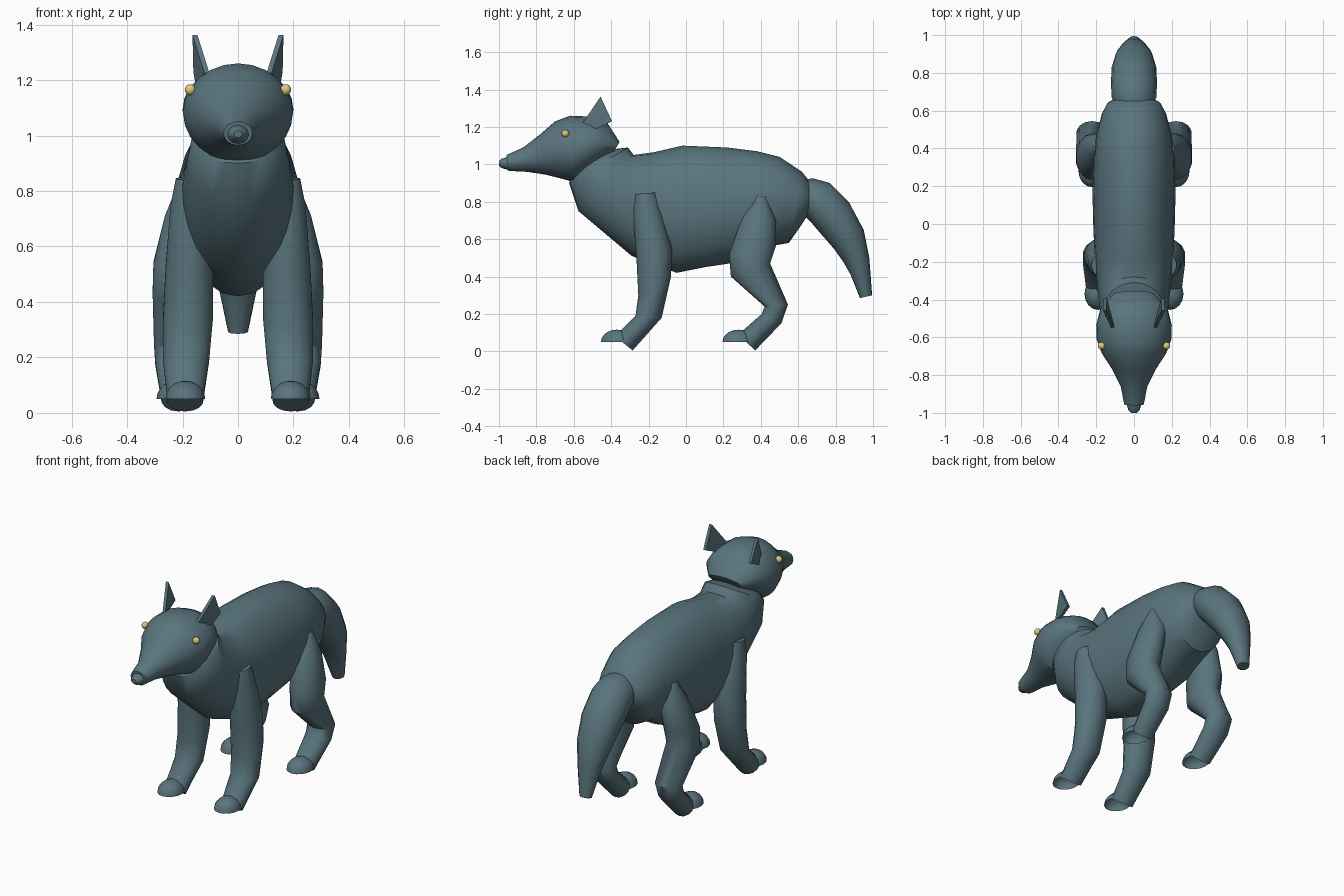
import bpy, bmesh, math
from mathutils import Vector


def material(name, rgb):
    m = bpy.data.materials.new(name)
    m.diffuse_color = (*rgb, 1)
    return m


FUR = material("slate_fur", (0.10, 0.175, 0.205))
EYE = material("pale_yellow_eye", (0.72, 0.60, 0.22))


def finish(name, bm, mat, angle=40):
    bmesh.ops.recalc_face_normals(bm, faces=bm.faces)
    me = bpy.data.meshes.new(name)
    bm.to_mesh(me)
    bm.free()
    me.materials.append(mat)
    ob = bpy.data.objects.new(name, me)
    bpy.context.collection.objects.link(ob)
    bpy.ops.object.select_all(action='DESELECT')
    ob.select_set(True)
    bpy.context.view_layer.objects.active = ob
    if angle:
        bpy.ops.object.shade_smooth_by_angle(angle=math.radians(angle))
    return ob


def loft(name, stations, sides=20, side=1):
    """Skin oval rings; each is (y1, z1, y2, z2, centre x, half width)."""
    bm = bmesh.new()
    rings = []
    for y1, z1, y2, z2, cx, w in stations:
        a, b = Vector((0, y1, z1)), Vector((0, y2, z2))
        mid, half = (a + b) / 2, (a - b) / 2
        ring = []
        for i in range(sides):
            t = 2 * math.pi * i / sides
            p = mid + half * math.cos(t)
            ring.append(bm.verts.new((side * (cx + w * math.sin(t)), p.y, p.z)))
        rings.append(ring)
    for r, s in zip(rings, rings[1:]):
        for i in range(sides):
            j = (i + 1) % sides
            bm.faces.new((r[i], r[j], s[j], s[i]))
    bm.faces.new(rings[0])
    bm.faces.new(rings[-1])
    return finish(name, bm, FUR)


# Torso with neck
loft("torso", [
    (-0.40, 1.08, -0.60, 0.95, 0, 0.13),
    (-0.31, 1.09, -0.625, 0.90, 0, 0.165),
    (-0.28, 1.05, -0.575, 0.75, 0, 0.185),
    (-0.17, 1.065, -0.29, 0.51, 0, 0.205),
    (-0.02, 1.10, -0.05, 0.42, 0, 0.215),
    (0.22, 1.09, 0.10, 0.45, 0, 0.22),
    (0.38, 1.07, 0.30, 0.48, 0, 0.215),
    (0.50, 1.04, 0.44, 0.56, 0, 0.20),
    (0.62, 0.96, 0.55, 0.58, 0, 0.17),
    (0.66, 0.91, 0.62, 0.68, 0, 0.14),
    (0.68, 0.83, 0.67, 0.76, 0, 0.08)], 24)

# Head and snout
loft("head", [
    (-0.96, 1.05, -0.95, 0.965, 0, 0.052),
    (-0.87, 1.09, -0.85, 0.96, 0, 0.07),
    (-0.78, 1.16, -0.75, 0.945, 0, 0.118),
    (-0.70, 1.23, -0.67, 0.925, 0, 0.17),
    (-0.62, 1.26, -0.60, 0.905, 0, 0.198),
    (-0.50, 1.255, -0.57, 0.93, 0, 0.20),
    (-0.42, 1.22, -0.49, 0.985, 0, 0.18),
    (-0.355, 1.12, -0.39, 1.06, 0, 0.11)], 24)

# Nose
loft("nose", [
    (-0.95, 1.04, -0.95, 0.97, 0, 0.04),
    (-0.985, 1.03, -0.985, 0.98, 0, 0.03),
    (-1.0, 1.018, -1.0, 0.992, 0, 0.014)], 12)

# Tail
loft("tail", [
    (0.64, 0.92, 0.62, 0.74, 0, 0.10),
    (0.68, 0.925, 0.66, 0.70, 0, 0.118),
    (0.77, 0.90, 0.72, 0.63, 0, 0.122),
    (0.87, 0.80, 0.79, 0.55, 0, 0.118),
    (0.95, 0.65, 0.84, 0.48, 0, 0.098),
    (0.98, 0.50, 0.88, 0.41, 0, 0.07),
    (0.995, 0.30, 0.93, 0.285, 0, 0.036)], 16)

FRONT_LEG = [
    (-0.275, 0.84, -0.16, 0.85, 0.18, 0.045),
    (-0.285, 0.75, -0.13, 0.75, 0.175, 0.07),
    (-0.265, 0.50, -0.075, 0.55, 0.175, 0.088),
    (-0.255, 0.30, -0.08, 0.40, 0.18, 0.092),
    (-0.27, 0.19, -0.13, 0.18, 0.187, 0.085),
    (-0.38, 0.08, -0.285, 0.005, 0.19, 0.065)]
HIND_LEG = [
    (0.37, 0.83, 0.43, 0.83, 0.17, 0.045),
    (0.30, 0.72, 0.48, 0.70, 0.19, 0.075),
    (0.23, 0.52, 0.48, 0.56, 0.22, 0.087),
    (0.24, 0.40, 0.45, 0.47, 0.223, 0.087),
    (0.42, 0.24, 0.545, 0.25, 0.222, 0.083),
    (0.405, 0.20, 0.51, 0.15, 0.22, 0.08),
    (0.28, 0.09, 0.37, 0.005, 0.215, 0.062)]


def paw(name, x, y):
    """Flat-bottomed dome."""
    bm = bmesh.new()
    bmesh.ops.create_uvsphere(bm, u_segments=16, v_segments=10, radius=1)
    geom = bm.verts[:] + bm.edges[:] + bm.faces[:]
    cut = bmesh.ops.bisect_plane(bm, geom=geom, plane_co=(0, 0, 0),
                                 plane_no=(0, 0, 1), clear_inner=True)
    bmesh.ops.holes_fill(bm, edges=[e for e in cut['geom_cut']
                                    if isinstance(e, bmesh.types.BMEdge)])
    for v in bm.verts:
        v.co = Vector((x + v.co.x * 0.072, y + v.co.y * 0.085, 0.05 + v.co.z * 0.066))
    finish(name, bm, FUR)


def ear(name, side):
    """Thin triangular plate."""
    bm = bmesh.new()
    tri = [(0.112, -0.55, 1.225), (0.145, -0.48, 1.19),
           (0.152, -0.395, 1.23), (0.155, -0.457, 1.362)]
    inner = [bm.verts.new((side * (x - 0.009), y, z)) for x, y, z in tri]
    outer = [bm.verts.new((side * (x + 0.009), y, z)) for x, y, z in tri]
    bm.faces.new(inner)
    bm.faces.new(outer)
    for i in range(4):
        j = (i + 1) % 4
        bm.faces.new((inner[i], inner[j], outer[j], outer[i]))
    finish(name, bm, FUR, 0)


def eye(name, side):
    bm = bmesh.new()
    bmesh.ops.create_uvsphere(bm, u_segments=12, v_segments=8, radius=0.02)
    bmesh.ops.translate(bm, verts=bm.verts, vec=(side * 0.172, -0.645, 1.165))
    finish(name, bm, EYE)


# Paired parts
for label, s in (("left", 1), ("right", -1)):
    loft("front_leg_" + label, FRONT_LEG, 14, s)
    loft("hind_leg_" + label, HIND_LEG, 14, s)
    paw("front_paw_" + label, s * 0.19, -0.37)
    paw("hind_paw_" + label, s * 0.222, 0.28)
    ear("ear_" + label, s)
    eye("eye_" + label, s)
